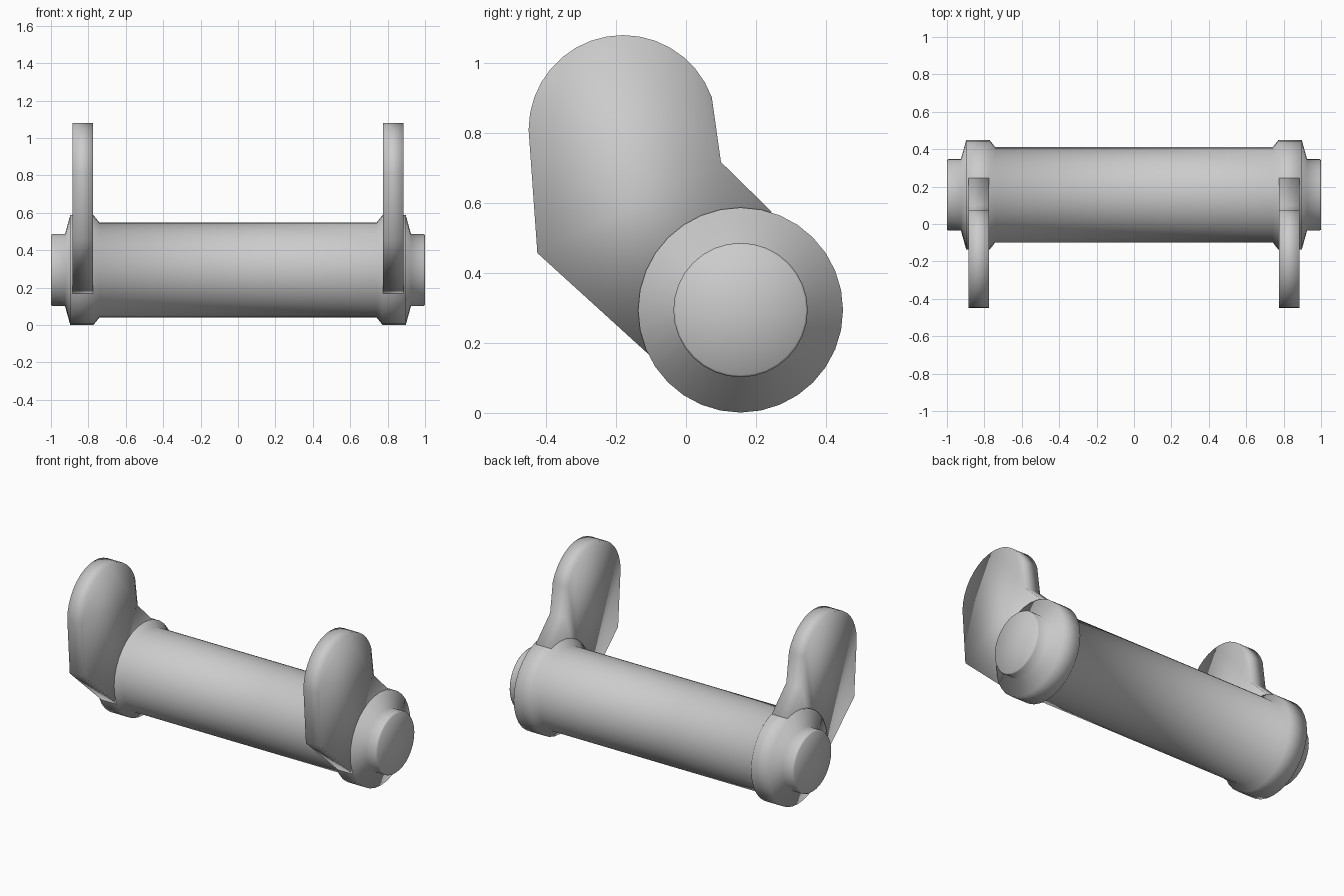
import bpy, bmesh, math

if "Cube" in bpy.data.objects:
    bpy.data.objects.remove(bpy.data.objects["Cube"])

AXIS_Y, AXIS_Z = 0.156, 0.294
SEGMENTS = 32


def finish(name, bm, angle):
    bmesh.ops.recalc_face_normals(bm, faces=bm.faces)
    mesh = bpy.data.meshes.new(name)
    bm.to_mesh(mesh)
    bm.free()
    obj = bpy.data.objects.new(name, mesh)
    bpy.context.collection.objects.link(obj)
    bpy.ops.object.select_all(action='DESELECT')
    obj.select_set(True)
    bpy.context.view_layer.objects.active = obj
    bpy.ops.object.shade_smooth_by_angle(angle=math.radians(angle))
    return obj


# Roller with stepped ends, lathed around x
half = [(1.0, 0.186), (0.992, 0.192), (0.925, 0.192), (0.897, 0.293),
        (0.772, 0.293), (0.742, 0.255)]
profile = [(1.0, 0)] + half + [(-x, r) for x, r in reversed(half)] + [(-1.0, 0)]
bm = bmesh.new()
verts = [bm.verts.new((x, AXIS_Y + r, AXIS_Z)) for x, r in profile]
edges = [bm.edges.new(pair) for pair in zip(verts, verts[1:])]
bmesh.ops.spin(bm, geom=verts + edges, cent=(0, AXIS_Y, AXIS_Z), axis=(1, 0, 0),
               angle=math.tau, steps=SEGMENTS, use_duplicate=False)
bmesh.ops.remove_doubles(bm, verts=bm.verts, dist=0.0001)
finish("roller", bm, 80)

# Rounded side arms, extruded across their thickness
arc_y, arc_z, arc_r = -0.18, 0.81, 0.27
outline = [(0.245, 0.575), (0.10, 0.717)]
for i in range(17):
    a = math.radians(20 + 160 * i / 16)
    outline.append((arc_y + arc_r * math.cos(a), arc_z + arc_r * math.sin(a)))
outline += [(-0.425, 0.457), (-0.09, 0.152)]
for side, x in (("left", -0.885), ("right", 0.775)):
    bm = bmesh.new()
    face = bm.faces.new([bm.verts.new((x, y, z)) for y, z in outline])
    extruded = bmesh.ops.extrude_face_region(bm, geom=[face], use_keep_orig=True)
    moved = [g for g in extruded["geom"] if isinstance(g, bmesh.types.BMVert)]
    bmesh.ops.translate(bm, verts=moved, vec=(0.11, 0, 0))
    finish(side + "_arm", bm, 100)
